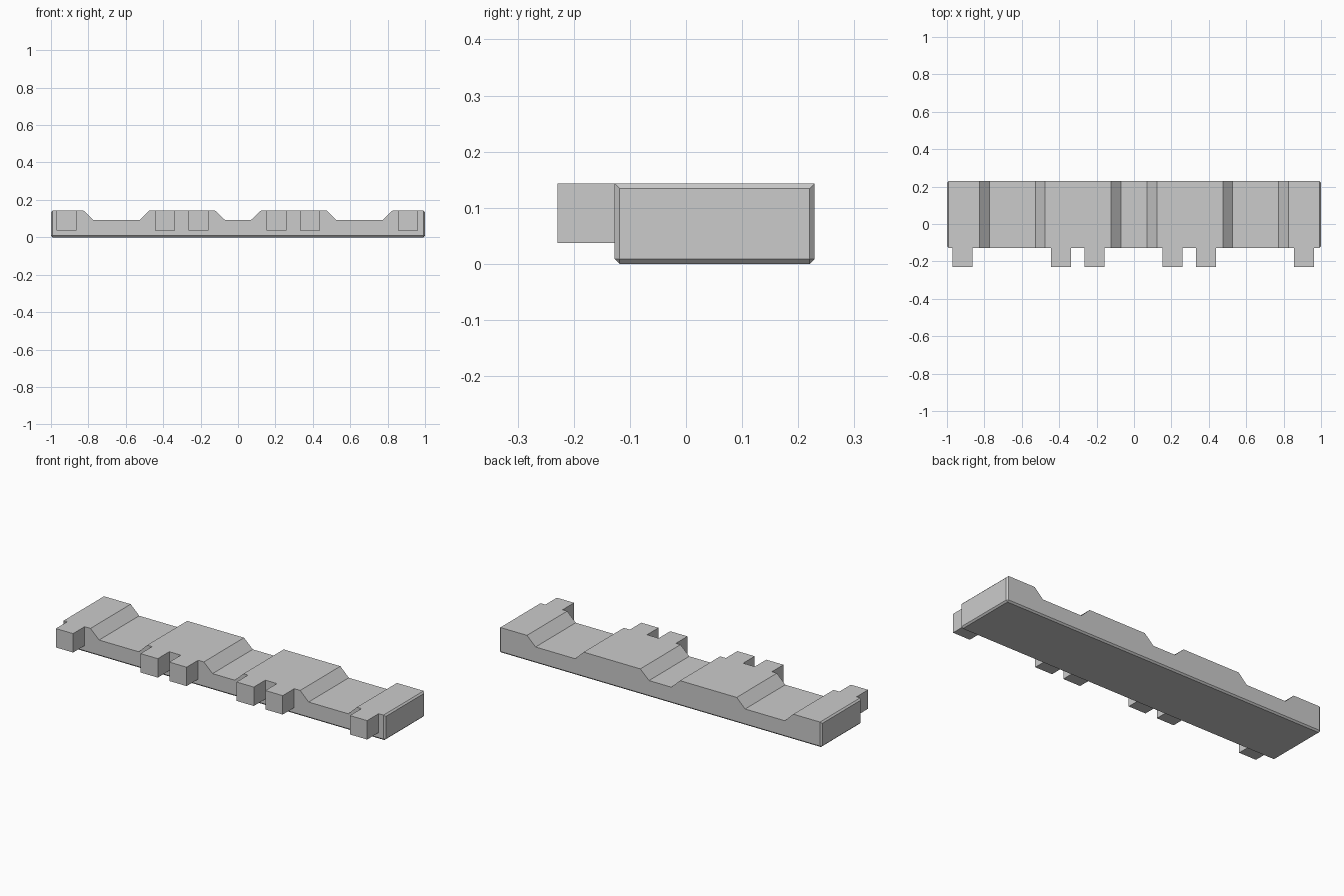
import bpy
import bmesh

if "Cube" in bpy.data.objects:
    bpy.data.objects.remove(bpy.data.objects["Cube"])

TOP, LOW = 0.143, 0.092
FRONT, BACK = -0.127, 0.229
CHAMFER = 0.0085

grey = bpy.data.materials.new("plain_grey")
grey.diffuse_color = (0.6, 0.6, 0.6, 1)
grey.use_nodes = True
grey.node_tree.nodes["Principled BSDF"].inputs["Base Color"].default_value = grey.diffuse_color


def add_object(name, bm):
    bmesh.ops.recalc_face_normals(bm, faces=bm.faces[:])
    mesh = bpy.data.meshes.new(name)
    bm.to_mesh(mesh)
    bm.free()
    mesh.materials.append(grey)
    obj = bpy.data.objects.new(name, mesh)
    bpy.context.collection.objects.link(obj)
    return obj


# Notched bar: symmetric profile with three sloped recesses, extruded in depth
half = [(0.069, LOW), (0.123, TOP), (0.475, TOP), (0.527, LOW),
        (0.773, LOW), (0.826, TOP), (1, TOP), (1, 0)]
profile = half + [(-x, z) for x, z in reversed(half)]

bm = bmesh.new()
face = bm.faces.new([bm.verts.new((x, FRONT, z)) for x, z in profile])
back = bmesh.ops.extrude_face_region(bm, geom=[face])["geom"]
for v in back:
    if isinstance(v, bmesh.types.BMVert):
        v.co.y = BACK
bmesh.ops.recalc_face_normals(bm, faces=bm.faces[:])

# Chamfer the rims of both ends and of the base
rims = [e for e in bm.edges
        if all(v.co.z < 0.001 for v in e.verts)
        or all(abs(v.co.x) > 0.999 for v in e.verts)]
bmesh.ops.bevel(bm, geom=rims, offset=CHAMFER, offset_type='OFFSET',
                segments=1, profile=0.5, affect='EDGES')
add_object("notched_bar", bm)

# Square tabs standing out from the front, flush with the raised tops
for i, cx in enumerate((-0.916, -0.391, -0.212, 0.205, 0.384, 0.908)):
    bm = bmesh.new()
    bmesh.ops.create_cube(bm, size=1)
    y0, y1, z0 = -0.229, FRONT, 0.037
    for v in bm.verts:
        v.co = (cx + v.co.x * 0.107,
                (y0 + y1) / 2 + v.co.y * (y1 - y0),
                (z0 + TOP) / 2 + v.co.z * (TOP - z0))
    add_object(f"front_tab_{i + 1}", bm)
